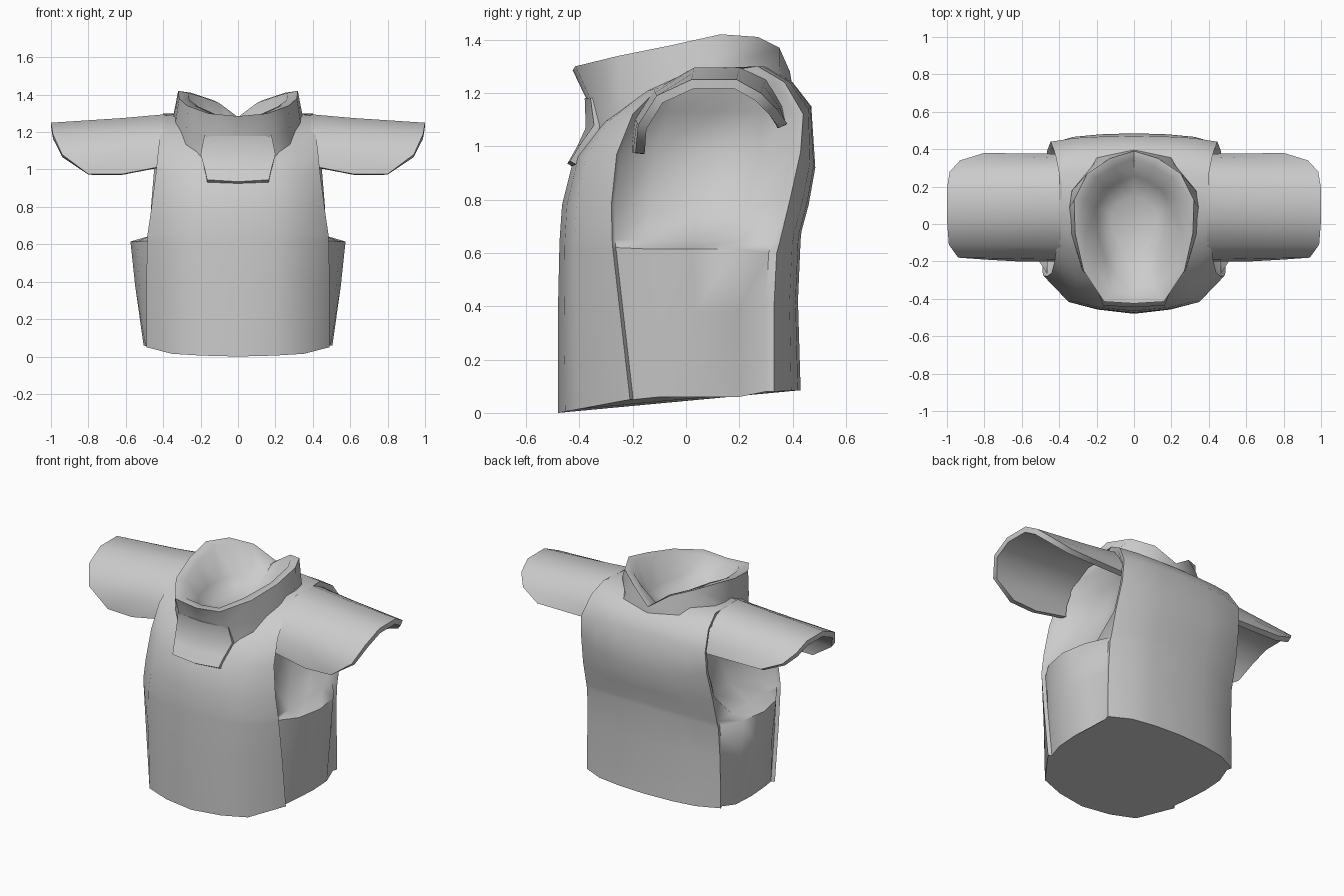
import bpy, bmesh, math

if "Cube" in bpy.data.objects:
    bpy.data.objects.remove(bpy.data.objects["Cube"], do_unlink=True)

grey = bpy.data.materials.new("plain_grey")
grey.use_nodes = True
grey.diffuse_color = (0.6, 0.6, 0.6, 1)
grey.node_tree.nodes["Principled BSDF"].inputs["Base Color"].default_value = (0.6, 0.6, 0.6, 1)


def lerp(a, b, t):
    return a + (b - a) * t


def loft(name, rows, caps=(), thickness=0, cutter=None, angle=50):
    """Skin rows of points on the +x side, add cap faces, mirror to -x."""
    bm = bmesh.new()
    grid = [[bm.verts.new(p) for p in row] for row in rows]
    for a, b in zip(grid, grid[1:]):
        for i in range(len(a) - 1):
            bm.faces.new((a[i], a[i + 1], b[i + 1], b[i]))
    for row, ids in caps:
        bm.faces.new([grid[row][i] for i in ids])
    if not thickness:
        bmesh.ops.recalc_face_normals(bm, faces=bm.faces)
    mesh = bpy.data.meshes.new(name)
    bm.to_mesh(mesh)
    bm.free()
    ob = bpy.data.objects.new(name, mesh)
    bpy.context.collection.objects.link(ob)
    mesh.materials.append(grey)
    ob.modifiers.new("Mirror", 'MIRROR').use_clip = True
    if thickness:
        solid = ob.modifiers.new("Solidify", 'SOLIDIFY')
        solid.thickness = thickness
        solid.offset = -1
    if cutter:
        cut = ob.modifiers.new("Opening", 'BOOLEAN')
        cut.operation = 'DIFFERENCE'
        cut.solver = 'EXACT'
        cut.object = cutter
    bpy.ops.object.select_all(action='DESELECT')
    ob.select_set(True)
    bpy.context.view_layer.objects.active = ob
    for m in list(ob.modifiers):
        bpy.ops.object.modifier_apply(modifier=m.name)
    bpy.ops.object.shade_smooth_by_angle(angle=math.radians(angle))
    return ob


# Body: levels from hem to shoulder, each as
# front centre (y, z), front edge, back edge, back centre, side x, side z
levels = [
    ((-.48, .00), (.49, -.21, .05), (.48, .33, .08), (.43, .085), .505, .06),
    ((-.48, .40), (.49, -.25, .40), (.475, .33, .40), (.42, .42), .55, .38),
    ((-.475, .62), (.485, -.275, .62), (.47, .34, .60), (.43, .65), .575, .615),
    ((-.474, .65), (.484, -.277, .65), (.468, .35, .635), (.433, .68), .47, .645),
    ((-.465, .78), (.465, -.28, .78), (.465, .39, .80), (.46, .78), .34, .75),
    ((-.42, .96), (.44, -.26, .97), (.45, .43, .98), (.485, .92), .27, .97),
    ((-.32, 1.09), (.425, -.20, 1.12), (.445, .44, 1.12), (.47, 1.15), .29, 1.13),
    ((-.17, 1.20), (.41, -.10, 1.22), (.42, .37, 1.24), (.40, 1.24), .38, 1.21),
    ((.00, 1.28), (.40, .03, 1.29), (.40, .27, 1.30), (.30, 1.30), .38, 1.29),
]


def body_row(fc, fe, be, bc, sx, sz):
    front = [(f * fe[0], lerp(fc[0], fe[1], t), lerp(fc[1], fe[2], t))
             for f, t in ((0, 0), (.4, .1), (.72, .29), (1, 1))]
    back = [(f * be[0], lerp(bc[0], be[1], t), lerp(bc[1], be[2], t))
            for f, t in ((1, 1), (.72, .35), (.4, .1), (0, 0))]
    # panel rims, with the side panel or arm hollow between them
    rim_f = (fe[0] - .02, fe[1] + .012, fe[2])
    rim_b = (be[0] - .01, be[1] - .03, be[2])
    side = [rim_f]
    for t, bulge in ((.2, .7), (.5, 1), (.8, .75)):
        side.append((lerp(lerp(rim_f[0], rim_b[0], t), sx, bulge),
                     lerp(rim_f[1], rim_b[1], t), sz))
    return front + side + [rim_b] + back


# Temporary cutter for the neck opening
bpy.ops.mesh.primitive_uv_sphere_add(segments=24, ring_count=12, location=(0, 0, 1.31))
neck_cutter = bpy.context.object
neck_cutter.scale = (.29, .345, .21)
neck_cutter.hide_render = True

top_caps = [(-1, (0, 1, 11, 12)), (-1, (1, 2, 10, 11)), (-1, (2, 3, 9, 10)),
            (-1, (3, 4, 5, 6, 7, 8, 9))]
loft("vest_body", [body_row(*level) for level in levels],
     [(0, range(13))] + top_caps, cutter=neck_cutter)
bpy.data.objects.remove(neck_cutter, do_unlink=True)

# Sleeves: arched shells, open below, with a rounded outer end
inner = [(-.20, 1.02), (-.19, 1.10), (-.12, 1.21), (.03, 1.295),
         (.20, 1.295), (.30, 1.25), (.36, 1.15), (.375, 1.08)]
outer = [(-.19, .975), (-.18, 1.08), (-.11, 1.19), (.02, 1.25),
         (.19, 1.25), (.28, 1.20), (.34, 1.14), (.38, 1.085)]
ends = [.80, .94, .99, 1.0, 1.0, .985, .93, .80]
mid = [(lerp(a[0], b[0], .45), lerp(a[1], b[1], .45)) for a, b in zip(inner, outer)]
mid[0] = (-.20, .975)
loft("sleeves", [[(.39, y, z) for y, z in inner],
                 [(.62, y, z) for y, z in mid],
                 [(x, y, z) for x, (y, z) in zip(ends, outer)]][::-1], thickness=.035)

# Collar: flared outer wall, thick rim with a notch at the back, bowl inside
base = [(0, -.36, 1.03), (.18, -.34, 1.04), (.28, -.24, 1.10), (.34, -.05, 1.21),
        (.35, .08, 1.25), (.34, .17, 1.26), (.21, .36, 1.22), (0, .395, 1.2)]
waist = [(0, -.375, 1.18), (.17, -.36, 1.18), (.275, -.25, 1.2), (.335, -.05, 1.25),
         (.345, .09, 1.29), (.33, .18, 1.31), (.19, .35, 1.3), (0, .395, 1.25)]
rim = [(0, -.425, 1.285), (.16, -.415, 1.30), (.27, -.25, 1.34), (.315, -.05, 1.38),
       (.32, .13, 1.42), (.25, .27, 1.41), (.13, .35, 1.37), (0, .39, 1.28)]
lip = [(0, -.37, 1.285), (.12, -.365, 1.295), (.21, -.23, 1.335), (.26, -.04, 1.37),
       (.265, .13, 1.41), (.20, .25, 1.39), (.10, .31, 1.355), (0, .35, 1.28)]


def bowl(s, z):
    return [(x * s, -.02 + (y + .02) * s, z) for x, y, _ in lip]


loft("collar", [base, waist, rim, lip, bowl(.75, 1.22), bowl(.45, 1.16)],
     [(-1, range(8))], angle=60)

# Front tab flowing out of the collar wall
loft("collar_tab", [[(0, -.445, .935), (.165, -.435, .945)],
                    [(0, -.408, 1.0), (.18, -.395, 1.01)],
                    [(0, -.376, 1.07), (.20, -.345, 1.08)],
                    [(0, -.38, 1.18), (.18, -.358, 1.18)]], thickness=.03)
